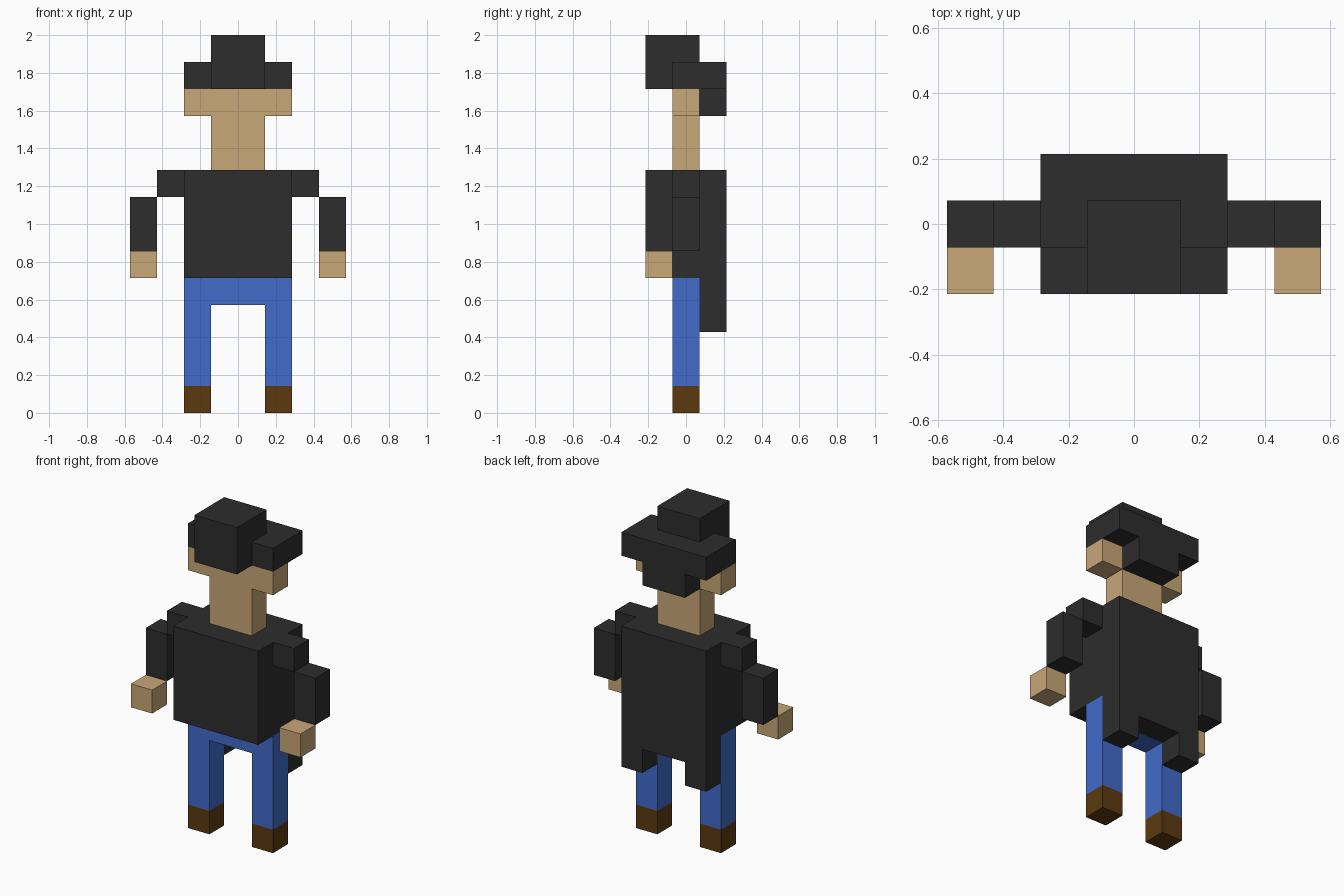
import bpy, bmesh, math
from mathutils import Vector

if "Cube" in bpy.data.objects:
    bpy.data.objects.remove(bpy.data.objects["Cube"])

U = 2 / 14  # one block; the figure is 14 blocks tall


def material(name, rgb):
    m = bpy.data.materials.new(name)
    lin = [(c / 255 / 12.92) if c < 10 else ((c / 255 + 0.055) / 1.055) ** 2.4 for c in rgb]
    m.diffuse_color = (*lin, 1)
    m.use_nodes = True
    m.node_tree.nodes["Principled BSDF"].inputs["Base Color"].default_value = m.diffuse_color
    return m


BLACK = material("black cloth", (45, 45, 45))
SKIN = material("tan skin", (200, 168, 120))
BLUE = material("blue denim", (65, 107, 202))
BROWN = material("brown leather", (92, 58, 16))


def both(x0, x1, *rest):
    """A box and its mirror image across x = 0."""
    return [(x0, x1, *rest), (-x1, -x0, *rest)]


# Boxes in blocks: x0, x1, y0, y1, z0, z1 (y rows: 0 front, 1 middle, 2 back)
PARTS = [
    ("shoes", BROWN, both(1, 2, 1, 2, 0, 1)),
    ("trousers", BLUE, both(1, 2, 1, 2, 1, 4) + [(-2, 2, 1, 2, 4, 5)]),
    # coat body, longer back panel, and two tails
    ("coat", BLACK, [(-2, 2, 0, 3, 5, 9), (-2, 2, 2, 3, 4, 5)] + both(1, 2, 2, 3, 3, 4)),
    ("shoulders", BLACK, both(2, 3, 1, 2, 8, 9)),
    ("sleeves", BLACK, both(3, 4, 1, 2, 6, 8)),
    ("hands", SKIN, both(3, 4, 0, 1, 5, 6)),
    ("neck_and_head", SKIN, [(-1, 1, 1, 2, 9, 11), (-2, 2, 1, 2, 11, 12)]),
    ("back_hair", BLACK, [(-1, 1, 2, 3, 11, 12)]),
    # hat brim and raised front crown
    ("hat", BLACK, [(-2, 2, 1, 3, 12, 13), (-1, 1, 0, 2, 12, 14)]),
]


def cells(boxes):
    return {(x, y, z) for x0, x1, y0, y1, z0, z1 in boxes
            for x in range(x0, x1) for y in range(y0, y1) for z in range(z0, z1)}


FILLED = set().union(*(cells(b) for _, _, b in PARTS))


def build(name, mat, boxes):
    """Make the outer skin of a part, leaving out faces hidden by neighbours."""
    bm = bmesh.new()
    for c in sorted(cells(boxes)):
        for axis in range(3):
            for s in (-1, 1):
                n = list(c)
                n[axis] += s
                if tuple(n) in FILLED:
                    continue
                a, b = (axis + 1) % 3, (axis + 2) % 3
                base = Vector(c)
                base[axis] += s > 0
                pts = []
                for i, j in ((0, 0), (1, 0), (1, 1), (0, 1))[::s]:
                    p = base.copy()
                    p[a] += i
                    p[b] += j
                    p.y -= 1.5
                    pts.append(bm.verts.new(p * U))
                bm.faces.new(pts)
    bmesh.ops.remove_doubles(bm, verts=bm.verts[:], dist=1e-4)
    # merge flat areas into large faces
    bmesh.ops.dissolve_limit(bm, angle_limit=math.radians(1),
                             verts=bm.verts[:], edges=bm.edges[:])
    me = bpy.data.meshes.new(name)
    bm.to_mesh(me)
    bm.free()
    me.materials.append(mat)
    bpy.context.collection.objects.link(bpy.data.objects.new(name, me))


for part in PARTS:
    build(*part)
